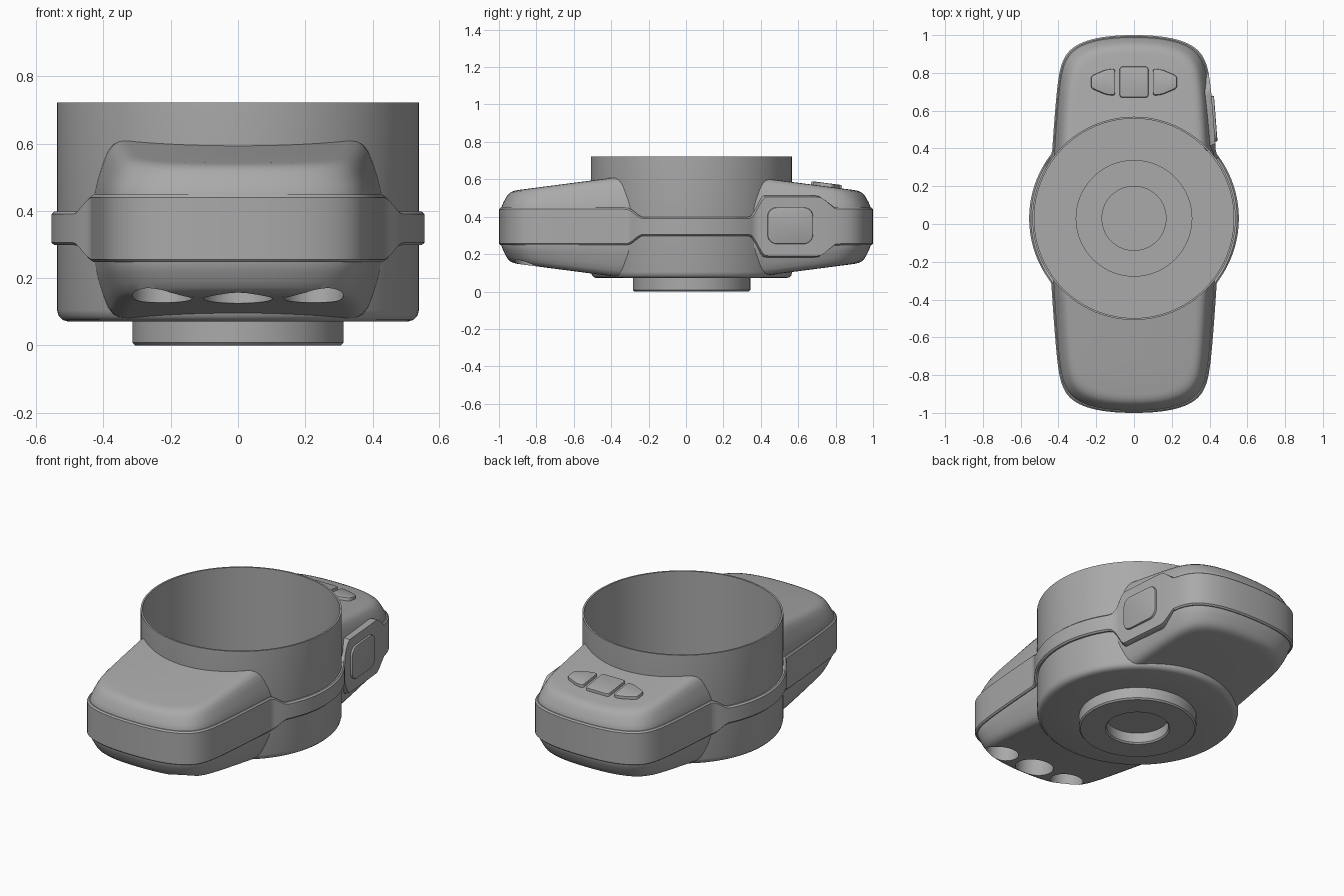
import bpy, bmesh, math
from mathutils import Matrix, Vector

if "Cube" in bpy.data.objects:
    bpy.data.objects.remove(bpy.data.objects["Cube"])

CY = 0.03          # cup axis offset in y
SLOPE = 0.13       # fall of the pod tops towards their tips


def material(name, value):
    m = bpy.data.materials.new(name)
    m.use_nodes = True
    m.diffuse_color = (value, value, value, 1)
    m.node_tree.nodes["Principled BSDF"].inputs["Base Color"].default_value = m.diffuse_color
    return m


GREY = material("mid_grey", 0.4)


def finish(name, bm, angle=35):
    bmesh.ops.recalc_face_normals(bm, faces=bm.faces)
    mesh = bpy.data.meshes.new(name)
    bm.to_mesh(mesh)
    bm.free()
    mesh.materials.append(GREY)
    ob = bpy.data.objects.new(name, mesh)
    bpy.context.collection.objects.link(ob)
    smooth(ob, angle)
    return ob


def smooth(ob, angle=35):
    bpy.ops.object.select_all(action='DESELECT')
    ob.select_set(True)
    bpy.context.view_layer.objects.active = ob
    bpy.ops.object.shade_smooth_by_angle(angle=math.radians(angle))


def loft(name, rings, closed=False, caps=False):
    """Skin equal rings; caps are strips pairing left and right points."""
    bm = bmesh.new()
    vs = [[bm.verts.new(p) for p in r] for r in rings]
    n = len(rings[0])
    for a, b in zip(vs, vs[1:] + (vs[:1] if closed else [])):
        for i in range(n):
            bm.faces.new((a[i], a[(i + 1) % n], b[(i + 1) % n], b[i]))
    if caps:
        for r in (vs[0], vs[-1]):
            for i in range(n // 2):
                quad = [r[i], r[i + 1], r[(n - i - 1) % n], r[(n - i) % n]]
                bm.faces.new(list(dict.fromkeys(quad)))
    bmesh.ops.dissolve_degenerate(bm, dist=1e-5, edges=bm.edges)
    return finish(name, bm)


def lathe(name, profile, steps=96):
    rings = []
    for r, z in profile:
        rings.append([(r * math.cos(a), CY + r * math.sin(a), z)
                      for a in (2 * math.pi * i / steps for i in range(steps))])
    return loft(name, rings, closed=True)


def pad(name, outline, corner, depth, matrix):
    """Raised key with rounded corners and a soft upper rim."""
    bm = bmesh.new()
    bm.faces.new([bm.verts.new((x, y, -0.02)) for x, y in outline])
    bmesh.ops.bevel(bm, geom=bm.verts[:], offset=corner, segments=5,
                    profile=0.5, affect='VERTICES')
    ext = bmesh.ops.extrude_face_region(bm, geom=bm.faces[:])
    top = [v for v in ext["geom"] if isinstance(v, bmesh.types.BMVert)]
    bmesh.ops.translate(bm, verts=top, vec=(0, 0, depth + 0.02))
    rim = [e for e in bm.edges if all(v in top for v in e.verts)]
    bmesh.ops.bevel(bm, geom=rim, offset=0.006, segments=2, profile=0.5, affect='EDGES')
    bmesh.ops.transform(bm, matrix=matrix, verts=bm.verts)
    return finish(name, bm)


# Plan outline: long tapering body with rounded ends
def pod_width(y):
    y = abs(y)
    return (0.45 - 0.07 * y ** 1.5) * max(0, 1 - y ** 16) ** 0.4545


half = [0.74 * i / 40 for i in range(40)]
half += [math.sin(0.09 + (math.pi / 2 - 0.09) * i / 20) ** 0.125 for i in range(20)] + [1.0]
span = [-y for y in reversed(half[1:])] + half


def outline(width):
    right = [(width(y), y) for y in span]
    return right + [(-x, y) for x, y in reversed(right[1:-1])]


def inset(p, d):
    return p[0] * (1 - d / 0.43), p[1] * (1 - d)


# Upper and lower shells in one body
def fall(y):
    return SLOPE * max(0, abs(y) - 0.38)


def shell_ring(d, t, up):
    ring = []
    for p in outline(pod_width):
        x, y = inset(p, d)
        z = 0.448 + t * (0.162 - fall(y)) if up else 0.248 - t * (0.168 - fall(y))
        ring.append((x, y, z))
    return ring


section = [(0.012, 0), (0.022, 0.3), (0.036, 0.6), (0.048, 0.8), (0.062, 0.92), (0.08, 0.98), (0.1, 1)]
rings = [shell_ring(d, t, False) for d, t in reversed(section)]
rings += [shell_ring(d, t, True) for d, t in section]
body = loft("body_shell", rings, caps=True)


def cut(target, name, radius, depth, matrix):
    bm = bmesh.new()
    bmesh.ops.create_cone(bm, cap_ends=True, segments=64, radius1=radius, radius2=radius,
                          depth=depth, matrix=matrix)
    tool = finish(name, bm)
    tool.hide_render = True
    tool.hide_viewport = True
    mod = target.modifiers.new(name, 'BOOLEAN')
    mod.operation = 'DIFFERENCE'
    mod.solver = 'EXACT'
    mod.object = tool
    return tool


# Cup bore and the three round openings under the front pod
tools = [cut(body, "bore_cutter", 0.531, 2, Matrix.Translation((0, CY, 0.3)))]
for x, r in ((-0.225, 0.088), (0, 0.102), (0.225, 0.088)):
    m = Matrix.Translation((x, -0.83, 0.138)) @ Matrix.Rotation(-math.atan(SLOPE), 4, 'X')
    tools.append(cut(body, "opening_cutter", r, 0.2, m))
bpy.context.view_layer.update()
baked = bpy.data.meshes.new_from_object(body.evaluated_get(bpy.context.evaluated_depsgraph_get()))
body.modifiers.clear()
body.data = baked
for t in tools:
    bpy.data.objects.remove(t)
smooth(body)

# Open cup with stepped neck and recessed hub
lathe("cup", [
    (0.0001, 0.065), (0.165, 0.065), (0.165, 0.008), (0.172, 0), (0.306, 0), (0.314, 0.008),
    (0.314, 0.071), (0.505, 0.071), (0.522, 0.076), (0.533, 0.087), (0.538, 0.105),
    (0.538, 0.722), (0.528, 0.722), (0.528, 0.085), (0.306, 0.085), (0.306, 0.02),
    (0.172, 0.02), (0.172, 0.075), (0.0001, 0.075)])


# Belt running round both pods and the cup, swelling around the side key
def ramp(y, a, b):
    t = min(1, max(0, (y - a) / (b - a)))
    return t * t * (3 - 2 * t)


def swell(x, y):
    e = 0.05 * (1 - ramp(y, -0.32, -0.23))
    if x > 0:
        return e + 0.115 * ramp(y, 0.34, 0.43) - 0.065 * ramp(y, 0.71, 0.81)
    return e + 0.05 * ramp(y, 0.29, 0.38)


def belt_width(y):
    return max(pod_width(y), math.sqrt(max(0, 0.555 ** 2 - (y - CY) ** 2)))


path = outline(belt_width)
belt = []
for deep, side, trim in ((1, -1, 0), (0.35, -1, 0), (0, -1, 0.008), (0, 1, 0.008), (0.35, 1, 0), (1, 1, 0)):
    ring = []
    for p in path:
        e = swell(*p)
        x, y = inset(p, deep * (0.02 + 0.6 * max(0, e - 0.05)))
        ring.append((x, y, 0.348 + side * (0.05 + e - trim)))
    belt.append(ring)
loft("belt", belt, closed=True)

# Side key on the left flank
tilt = Matrix.Rotation(0.078, 4, 'Z')
stand = Matrix(((0, 0, 1, 0), (1, 0, 0, 0), (0, 1, 0, 0), (0, 0, 0, 1)))
pad("side_key", [(-0.122, -0.098), (0.122, -0.098), (0.122, 0.098), (-0.122, 0.098)], 0.05, 0.012,
    Matrix.Translation((pod_width(0.557), 0.557, 0.352)) @ tilt @ stand)

# Three keys on top of the back pod
seat = Matrix.Translation((0, 0.75, 0.61 - fall(0.75))) @ Matrix.Rotation(-math.atan(SLOPE), 4, 'X')
pad("middle_key", [(-0.076, -0.082), (0.076, -0.082), (0.076, 0.082), (-0.076, 0.082)], 0.016, 0.018, seat)
for s, name in ((1, "left_key"), (-1, "right_key")):
    shape = [(0.1, -0.072), (0.15, -0.066), (0.228, -0.032), (0.228, 0.032), (0.15, 0.066), (0.1, 0.072)]
    pad(name, [(s * x, y) for x, y in shape][::s], 0.016, 0.018, seat)
